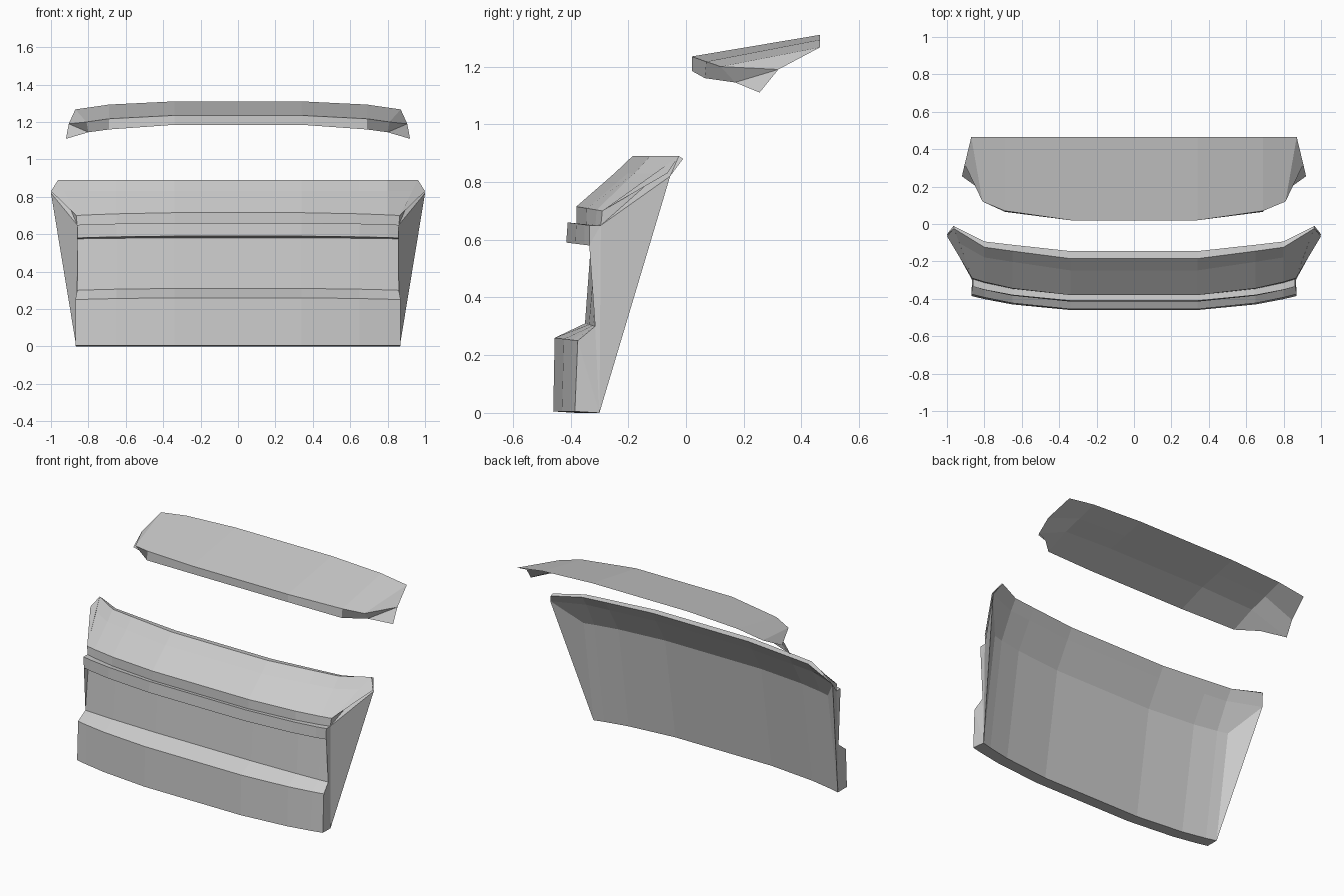
import bpy, bmesh

if "Cube" in bpy.data.objects:
    bpy.data.objects.remove(bpy.data.objects["Cube"])


def loft(name, stations):
    """Skin matching (x, y, z) cross-sections, given from the middle to the right end, and mirror them."""
    rings = [[(-x, y, z) for x, y, z in s] for s in reversed(stations)] + stations
    bm = bmesh.new()
    rows = [[bm.verts.new(p) for p in r] for r in rings]
    n = len(rows[0])
    for a, b in zip(rows, rows[1:]):
        for i in range(n):
            j = (i + 1) % n
            bm.faces.new((a[i], b[i], b[j], a[j]))
    caps = [bm.faces.new(rows[0]), bm.faces.new(rows[-1][::-1])]
    bmesh.ops.triangulate(bm, faces=caps)
    bmesh.ops.recalc_face_normals(bm, faces=bm.faces)
    mesh = bpy.data.meshes.new(name)
    bm.to_mesh(mesh)
    bm.free()
    ob = bpy.data.objects.new(name, mesh)
    bpy.context.collection.objects.link(ob)
    return ob


def blend(x, middle, end, t_body, t_lip, lip):
    """Section at x between the middle and end profiles; lip points follow their own curve."""
    out = []
    for i, ((y0, z0), (_, y1, z1)) in enumerate(zip(middle, end)):
        t = t_lip if i in lip else t_body
        out.append((x, y0 + (y1 - y0) * t, z0 + (z1 - z0) * t))
    return out


# Tailgate panel: lower bumper step, recess, light bar, flared upper lip, back
middle = [(-.46, .005), (-.455, .26), (-.35, .31), (-.33, .58), (-.415, .59),
          (-.41, .66), (-.38, .655), (-.38, .715), (-.248, .83), (-.185, .89),
          (-.145, .885), (-.183, .82), (-.275, .66), (-.38, 0)]
end = [(.87, -.385, .005), (.87, -.375, .25), (.86, -.315, .30), (.857, -.29, .575),
       (.857, -.335, .58), (.86, -.335, .65), (.86, -.295, .65), (.865, -.29, .70),
       (1.0, -.065, .83), (.962, -.025, .89), (.965, -.01, .88), (1.0, -.055, .82),
       (.865, -.20, .66), (.865, -.30, 0)]
lip = (8, 9, 10, 11)
panel = [blend(.34, middle, end, 0, 0, lip),
         blend(.65, middle, end, .4, .25, lip),
         blend(.80, middle, end, .78, .38, lip),
         end]
loft("tailgate_panel", panel)

# Roof spoiler: thin plate with a front lip, folded underside and drooping tips
spoiler = [
    [(.34, .02, 1.235), (.02, .02, 1.185), (.34, .20, 1.25), (.34, .33, 1.278), (.34, .465, 1.31)],
    [(.69, .07, 1.217), (.69, .065, 1.16), (.69, .22, 1.223), (.69, .34, 1.256), (.69, .465, 1.293)],
    [(.81, .12, 1.20), (.80, .17, 1.145), (.92, .255, 1.11), (.905, .32, 1.19), (.87, .465, 1.267)],
]
spoiler[0][1] = (.34, .02, 1.185)
loft("roof_spoiler", spoiler)
